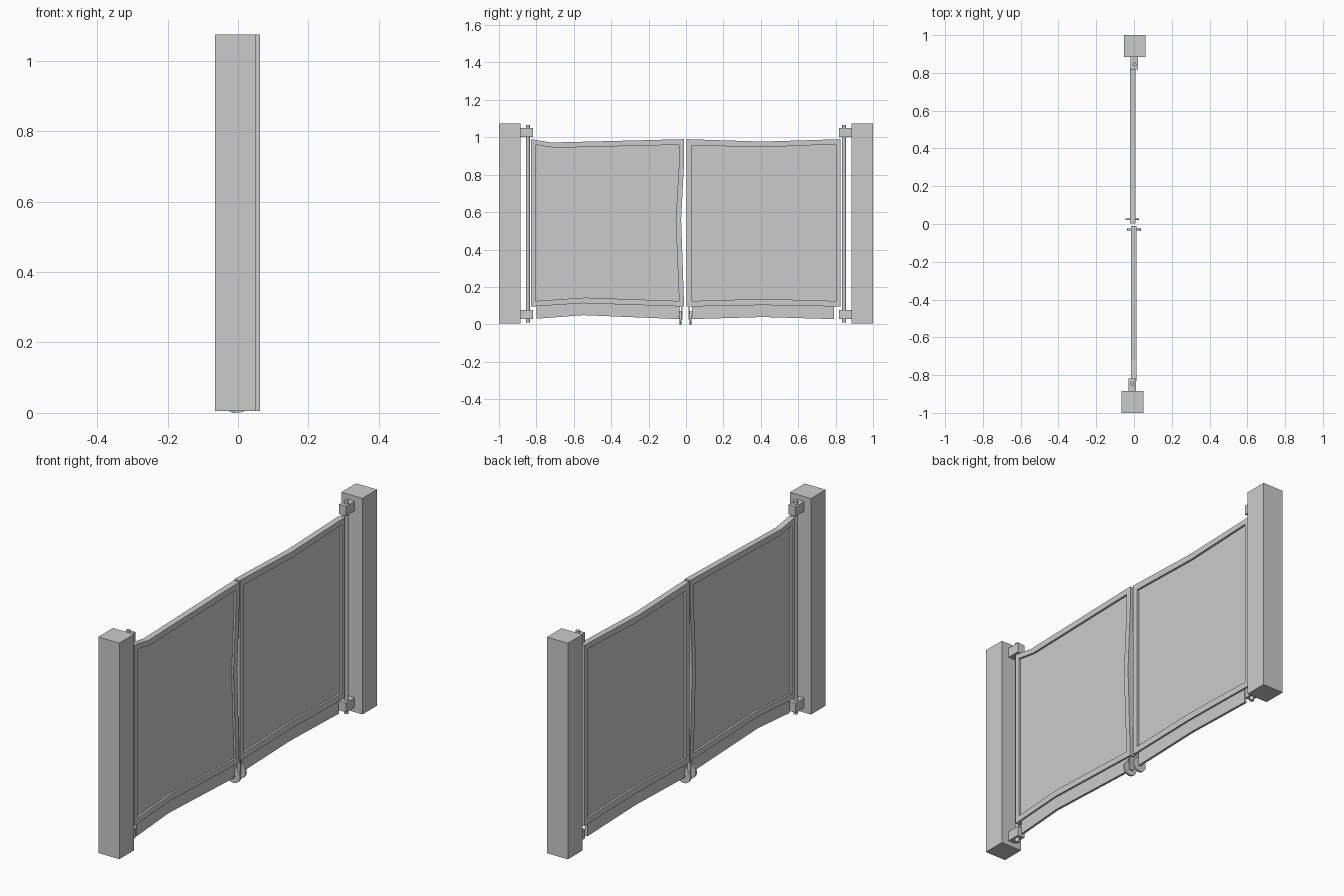
import bpy, bmesh
from mathutils import Matrix, Vector

if "Cube" in bpy.data.objects:
    bpy.data.objects.remove(bpy.data.objects["Cube"])


def finish(name, bm):
    bmesh.ops.recalc_face_normals(bm, faces=bm.faces)
    me = bpy.data.meshes.new(name)
    bm.to_mesh(me)
    bm.free()
    ob = bpy.data.objects.new(name, me)
    bpy.context.collection.objects.link(ob)
    return ob


def box(name, lo, hi):
    lo, hi = Vector(lo), Vector(hi)
    bm = bmesh.new()
    m = Matrix.Translation((lo + hi) / 2) @ Matrix.Diagonal((hi - lo).to_4d())
    bmesh.ops.create_cube(bm, size=1, matrix=m)
    return finish(name, bm)


def cylinder(name, center, radius, length, axis='Z', sides=12):
    bm = bmesh.new()
    rot = Matrix.Rotation(1.5707963, 4, 'X') if axis == 'Y' else Matrix()
    bmesh.ops.create_cone(bm, cap_ends=True, segments=sides, radius1=radius, radius2=radius,
                          depth=length, matrix=Matrix.Translation(center) @ rot)
    ob = finish(name, bm)
    for p in ob.data.polygons:
        p.use_smooth = len(p.vertices) == 4
    for e in ob.data.edges:
        a, b = (ob.data.vertices[i].co for i in e.vertices)
        d = abs((a - b).y if axis == 'Y' else (a - b).z)
        e.use_edge_sharp = d < 1e-5
    return ob


def plate(name, pts, x0, x1):
    """Extrude a yz outline along x."""
    bm = bmesh.new()
    f = bm.faces.new([bm.verts.new((x0, y, z)) for y, z in pts])
    r = bmesh.ops.extrude_face_region(bm, geom=[f], use_keep_orig=True)
    vs = [g for g in r['geom'] if isinstance(g, bmesh.types.BMVert)]
    bmesh.ops.translate(bm, verts=vs, vec=(x1 - x0, 0, 0))
    return finish(name, bm)


def ring(name, outer, inner, x0, x1):
    """Rectangular-section frame between two yz outlines of equal length."""
    bm = bmesh.new()
    loops = [[bm.verts.new((x, y, z)) for y, z in o]
             for o, x in ((outer, x0), (inner, x0), (inner, x1), (outer, x1))]
    n = len(outer)
    for k in range(4):
        a, b = loops[k], loops[(k + 1) % 4]
        for i in range(n):
            j = (i + 1) % n
            bm.faces.new((a[i], a[j], b[j], b[i]))
    return finish(name, bm)


# Leaf outlines in y, z: the timber is slightly warped
leaves = {
    'left': dict(
        outer=[(-.83, .99), (-.72, .972), (-.01, .99), (-.01, .87), (-.026, .56), (-.01, .095),
               (-.55, .113), (-.83, .095)],
        inner=[(-.805, .96), (-.705, .944), (-.037, .96), (-.037, .86), (-.055, .56), (-.037, .125),
               (-.54, .143), (-.805, .125)],
        skirt=[(-.8, .03), (-.55, .049), (-.036, .028), (-.036, .1), (-.55, .118), (-.8, .1)],
        x=-.001, side=-1, post=(-.065, .05), bracket=(-.028, .01), pin=-.009, wheel=0),
    'right': dict(
        outer=[(.003, .99), (.41, .977), (.827, .99), (.827, .095), (.41, .103), (.003, .095)],
        inner=[(.032, .957), (.41, .947), (.802, .963), (.802, .125), (.41, .136), (.032, .125)],
        skirt=[(.031, .028), (.41, .039), (.79, .028), (.79, .1), (.41, .108), (.031, .1)],
        x=-.007, side=1, post=(-.053, .062), bracket=(-.018, .02), pin=.002, wheel=-.009),
}

for n, L in leaves.items():
    x, s = L['x'], L['side']

    def sbox(name, xs, ya, yb, za, zb):
        box(name, (xs[0], min(s * ya, s * yb), za), (xs[1], max(s * ya, s * yb), zb))

    # Post
    sbox(n + '_post', L['post'], .885, 1, .005, 1.075)
    # Frame, recessed panel and lower skirt
    ring(n + '_frame', L['outer'], L['inner'], x - .015, x + .015)
    plate(n + '_panel', L['inner'], x - .005, x + .005)
    plate(n + '_skirt', L['skirt'], x - .006, x + .006)
    # Hinge rod and brackets
    cylinder(n + '_hinge_rod', (L['pin'], s * .845, .5375), .0105, 1.055)
    for tag, z in (('top', 1.026), ('bottom', .053)):
        sbox(f'{n}_{tag}_bracket', L['bracket'], .818, .887, z - .024, z + .024)
    # Small wheel hung below the free end
    wy = -.03 if s < 0 else .025
    cylinder(n + '_wheel', (L['wheel'], wy, .036), .036, .01, 'Y', 16)
    cylinder(n + '_axle', (L['wheel'], wy, .036), .008, .024, 'Y', 8)
    fy = wy - s * .009
    box(n + '_wheel_fork', (x - .01, fy - .003, .026), (x + .01, fy + .003, .097))
